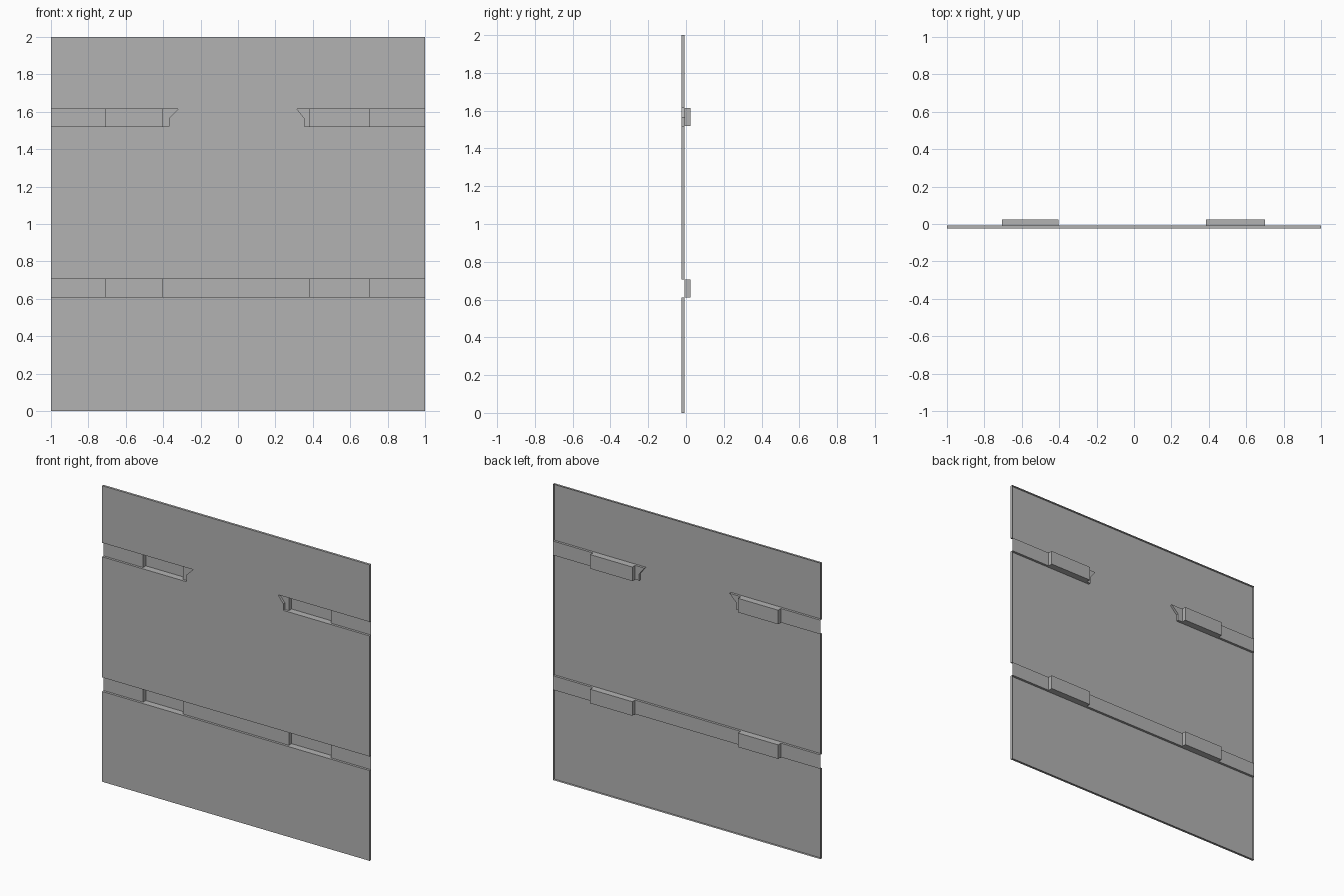
import bpy, bmesh

cube = bpy.data.objects.get("Cube")
if cube:
    bpy.data.objects.remove(cube, do_unlink=True)

# Depth planes of the pressed sheet
FRONT, FLOOR, BACK = -0.023, -0.007, 0.023
# Heights of the two grooves
LOW = (0.61, 0.705)
HIGH = (1.52, 1.615)
# Pockets along x
POCKETS = {"right": (-0.705, -0.405), "left": (0.385, 0.7)}

grey = bpy.data.materials.new("plain grey")
grey.use_nodes = True
colour = (0.45, 0.45, 0.45, 1)
grey.diffuse_color = colour
grey.node_tree.nodes["Principled BSDF"].inputs["Base Color"].default_value = colour


def sheet(name, outlines, y, rim_y=None):
    """Flat x-z outlines at depth y, with their borders folded to rim_y."""
    bm = bmesh.new()
    for outline in outlines:
        face = bm.faces.new([bm.verts.new((x, y, z)) for x, z in outline])
        face.normal_update()
        if face.normal.y > 0:
            face.normal_flip()
    if rim_y is not None:
        made = bmesh.ops.extrude_edge_only(bm, edges=bm.edges[:])
        for v in made["geom"]:
            if isinstance(v, bmesh.types.BMVert):
                v.co.y = rim_y
    mesh = bpy.data.meshes.new(name)
    bm.to_mesh(mesh)
    bm.free()
    mesh.materials.append(grey)
    obj = bpy.data.objects.new(name, mesh)
    bpy.context.collection.objects.link(obj)
    return obj


def rect(x0, x1, z0, z1):
    return [(x0, z0), (x1, z0), (x1, z1), (x0, z1)]


def groove_end(tip, end):
    """Hooked inner end of an upper groove, from bottom to top."""
    return [(end, HIGH[0]), (end, 1.565), (tip, HIGH[1])]


right_end = groove_end(-0.32, -0.37)
left_end = groove_end(0.315, 0.355)

# Front panels with folded rims and groove walls
sheet("lower_panel", [rect(-1, 1, 0, LOW[0])], FRONT, FLOOR)
upper = [(-1, LOW[1]), (1, LOW[1]), (1, HIGH[0])] + left_end
upper += [(1, HIGH[1]), (1, 2), (-1, 2), (-1, HIGH[1])]
upper += right_end[::-1] + [(-1, HIGH[0])]
sheet("upper_panel", [upper], FRONT, FLOOR)

# Groove floors, left open at the pockets
r0, r1 = POCKETS["right"]
l0, l1 = POCKETS["left"]
sheet("lower_groove_floor",
      [rect(a, b, *LOW) for a, b in ((-1, r0), (r1, l0), (l1, 1))], FLOOR)
sheet("upper_groove_floor",
      [rect(-1, r0, *HIGH), rect(l1, 1, *HIGH),
       [(r1, HIGH[0])] + right_end + [(r1, HIGH[1])],
       [(l0, HIGH[0])] + left_end + [(l0, HIGH[1])]], FLOOR)

# Pockets pressed out of the back
for level, heights in (("lower", LOW), ("upper", HIGH)):
    for side, span in POCKETS.items():
        sheet(f"{level}_{side}_pocket", [rect(*span, *heights)], BACK, FLOOR)
